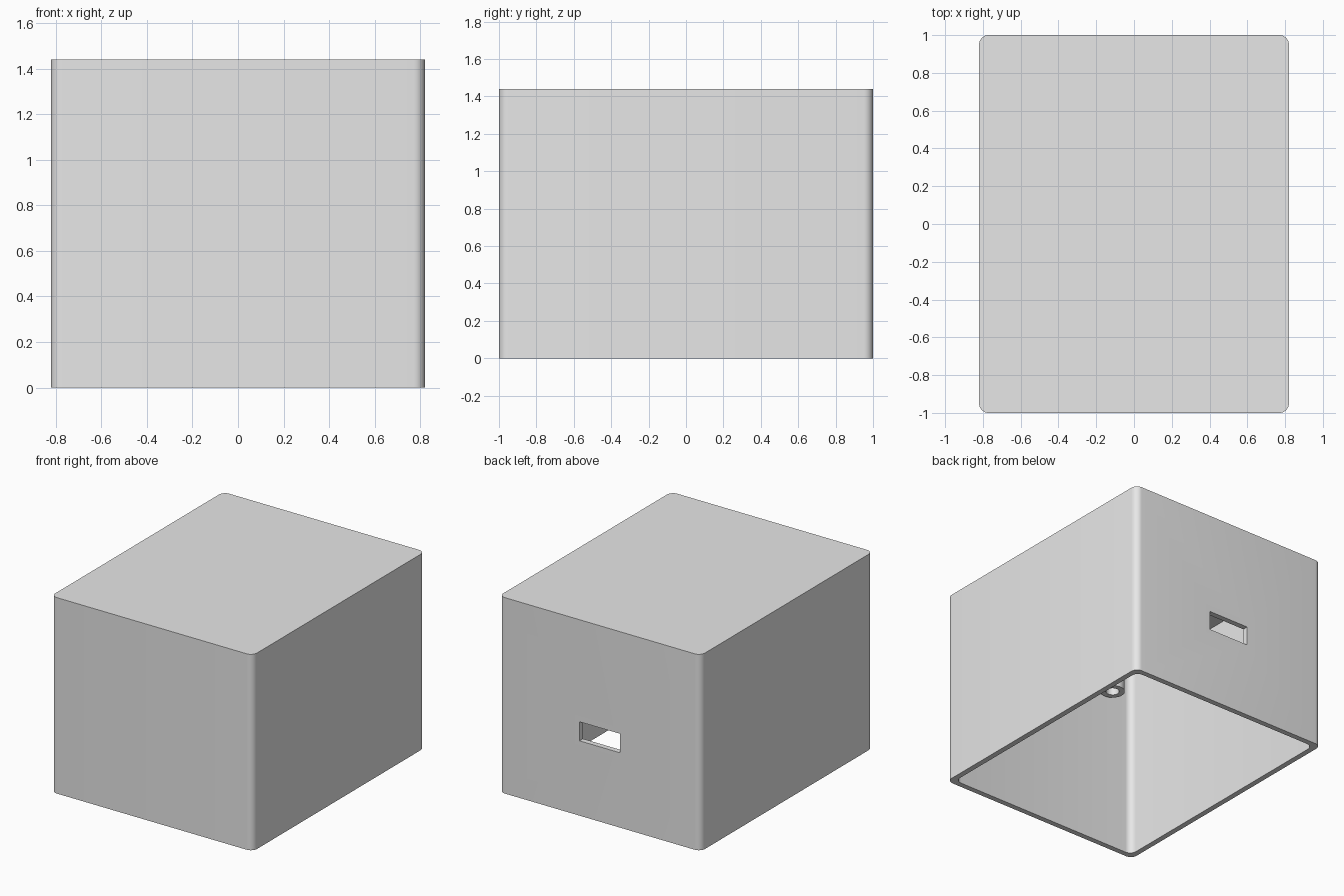
import bpy, bmesh
from math import radians
from mathutils import Matrix, Vector

if "Cube" in bpy.data.objects:
    bpy.data.objects.remove(bpy.data.objects["Cube"], do_unlink=True)

WIDTH, DEPTH, HEIGHT = 1.64, 2.0, 1.44
WALL, CORNER = 0.04, 0.05

grey = bpy.data.materials.new("light_grey_plastic")
grey.use_nodes = True
grey.diffuse_color = (0.8, 0.8, 0.8, 1)
grey.node_tree.nodes["Principled BSDF"].inputs["Base Color"].default_value = (0.8, 0.8, 0.8, 1)


def make_object(name, bm):
    bmesh.ops.recalc_face_normals(bm, faces=bm.faces)
    mesh = bpy.data.meshes.new(name)
    bm.to_mesh(mesh)
    bm.free()
    mesh.materials.append(grey)
    obj = bpy.data.objects.new(name, mesh)
    bpy.context.collection.objects.link(obj)
    return obj


def box(name, low, high, radius=0):
    """Box between two corners, with optional rounded vertical edges."""
    low, high = Vector(low), Vector(high)
    bm = bmesh.new()
    bmesh.ops.create_cube(bm, size=1, matrix=Matrix.Translation((low + high) / 2)
                          @ Matrix.Diagonal((*(high - low), 1)))
    if radius:
        upright = [e for e in bm.edges
                   if abs(e.verts[0].co.z - e.verts[1].co.z) > 0.1]
        bmesh.ops.bevel(bm, geom=upright, offset=radius, segments=8,
                        profile=0.5, affect='EDGES')
    return make_object(name, bm)


def select_only(obj):
    bpy.ops.object.select_all(action='DESELECT')
    obj.select_set(True)
    bpy.context.view_layer.objects.active = obj


def cut(target, cutter):
    mod = target.modifiers.new("cut", 'BOOLEAN')
    mod.operation, mod.solver, mod.object = 'DIFFERENCE', 'EXACT', cutter
    select_only(target)
    bpy.ops.object.modifier_apply(modifier=mod.name)
    bpy.data.objects.remove(cutter, do_unlink=True)


def screw_boss(name, x, y, bottom, top, radius, bore):
    """Upright post with a blind hole in its lower end."""
    bm = bmesh.new()
    bmesh.ops.create_cone(bm, cap_ends=True, segments=32, radius1=radius, radius2=radius,
                          depth=top - bottom,
                          matrix=Matrix.Translation((x, y, (top + bottom) / 2)))
    bm.normal_update()
    end = [f for f in bm.faces if f.normal.z < -0.9]
    bmesh.ops.inset_region(bm, faces=end, thickness=radius - bore)
    hole = bmesh.ops.extrude_face_region(bm, geom=end)["geom"]
    bmesh.ops.delete(bm, geom=end, context='FACES')
    verts = [v for v in hole if isinstance(v, bmesh.types.BMVert)]
    bmesh.ops.translate(bm, verts=verts, vec=(0, 0, top - bottom - 0.02))
    return make_object(name, bm)


# Enclosure shell, open underneath
hx, hy = WIDTH / 2, DEPTH / 2
shell = box("enclosure_shell", (-hx, -hy, 0), (hx, hy, HEIGHT), CORNER)
cut(shell, box("cavity_cutter", (-hx + WALL, -hy + WALL, -0.2),
               (hx - WALL, hy - WALL, HEIGHT - WALL), CORNER))

# Connector slot through the back wall
cut(shell, box("slot_cutter", (-0.165, hy - 0.1, 0.55), (0.165, hy + 0.1, 0.69)))

# Screw bosses hanging from the inside of the top
parts = [shell]
for side, sx in (("left", 1), ("right", -1)):
    for end, sy in (("front", -1), ("back", 1)):
        parts.append(screw_boss(f"screw_boss_{end}_{side}", sx * 0.54, sy * 0.87,
                                1.15, HEIGHT - WALL + 0.01, 0.083, 0.045))

for part in parts:
    select_only(part)
    bpy.ops.object.shade_smooth_by_angle(angle=radians(30))
